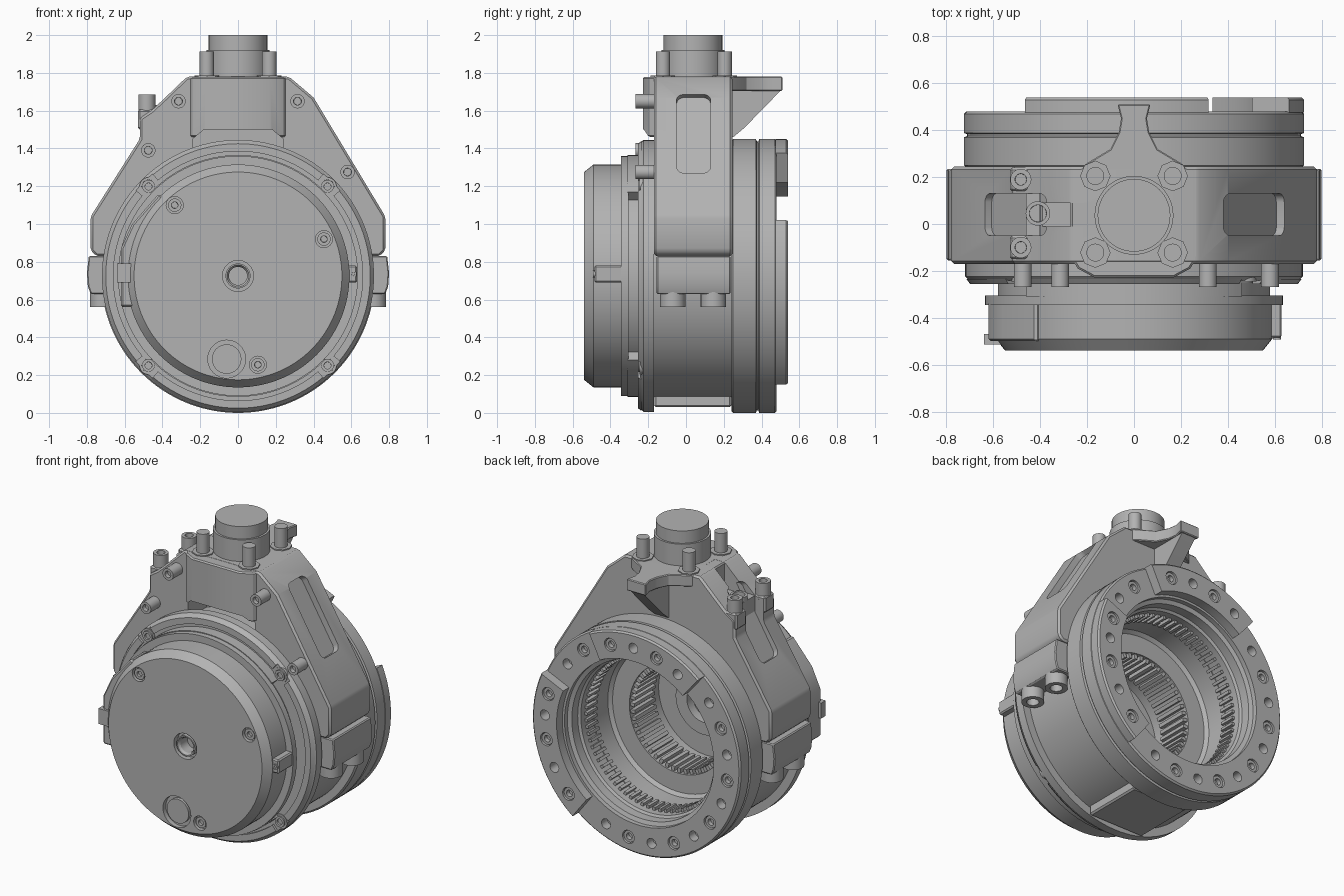
import bpy, bmesh
from math import sin, cos, pi, radians, atan2
from mathutils import Vector, Matrix

cube = bpy.data.objects.get("Cube")
if cube:
    bpy.data.objects.remove(cube)

grey = bpy.data.materials.new("machined_grey")
grey.use_nodes = True
grey.diffuse_color = (0.45, 0.45, 0.45, 1)
grey.node_tree.nodes["Principled BSDF"].inputs["Base Color"].default_value = (0.45, 0.45, 0.45, 1)

AX = 0.725  # height of the drum axis
DIRS = {"y": Vector((0, 1, 0)), "z": Vector((0, 0, 1)),
        "-y": Vector((0, -1, 0)), "-z": Vector((0, 0, -1))}


def finish(name, bm):
    bmesh.ops.remove_doubles(bm, verts=bm.verts, dist=1e-5)
    bmesh.ops.recalc_face_normals(bm, faces=bm.faces)
    mesh = bpy.data.meshes.new(name)
    bm.to_mesh(mesh)
    bm.free()
    mesh.materials.append(grey)
    ob = bpy.data.objects.new(name, mesh)
    bpy.context.collection.objects.link(ob)
    return ob


def apply(ob, kind, **settings):
    mod = ob.modifiers.new(kind, kind)
    for key, value in settings.items():
        setattr(mod, key, value)
    bpy.context.view_layer.objects.active = ob
    bpy.ops.object.modifier_apply(modifier=mod.name)


def bevel(ob, width, angle=35):
    apply(ob, "BEVEL", width=width, segments=1, limit_method="ANGLE", angle_limit=radians(angle))
    return ob


def cut(ob, *cutters):
    for c in cutters:
        apply(ob, "BOOLEAN", operation="DIFFERENCE", solver="EXACT", object=c)


def discard(*obs):
    for ob in obs:
        bpy.data.objects.remove(ob)


def lathe(name, profile, a0=0, a1=360, steps=120):
    """Turn a closed (radius, y) profile about the drum axis."""
    bm = bmesh.new()
    full = a1 - a0 == 360
    n = steps if full else max(4, int((a1 - a0) / 3))
    rings = []
    for i in range(n + 1):
        a = radians(a0 + (a1 - a0) * i / n)
        rings.append([bm.verts.new((r * cos(a), y, AX + r * sin(a))) for r, y in profile])
    m = len(profile)
    for p, q in zip(rings, rings[1:]):
        for j in range(m):
            k = (j + 1) % m
            if profile[j][0] or profile[k][0]:
                bm.faces.new((p[j], p[k], q[k], q[j]))
    if not full:
        bm.faces.new(rings[0])
        bm.faces.new(rings[-1])
    return finish(name, bm)


def prism(name, pts, axis, lo, hi):
    place = {"x": lambda u, v, w: (w, u, v), "y": lambda u, v, w: (u, w, v),
             "z": lambda u, v, w: (u, v, w)}[axis]
    bm = bmesh.new()
    a, b = ([bm.verts.new(place(u, v, w)) for u, v in pts] for w in (lo, hi))
    bm.faces.new(a)
    bm.faces.new(b)
    for i in range(len(pts)):
        j = (i + 1) % len(pts)
        bm.faces.new((a[i], a[j], b[j], b[i]))
    return finish(name, bm)


def box(name, x0, x1, y0, y1, z0, z1):
    return prism(name, [(x0, y0), (x1, y0), (x1, y1), (x0, y1)], "z", z0, z1)


def add_rod(bm, base, r, length, axis, seg=24):
    d = DIRS[axis]
    mat = Matrix.Translation(Vector(base) + d * length / 2) @ d.to_track_quat("Z", "Y").to_matrix().to_4x4()
    bmesh.ops.create_cone(bm, cap_ends=True, segments=seg, radius1=r, radius2=r, depth=length, matrix=mat)


def rod(name, base, r, length, axis, seg=32, socket=0):
    """Cylinder from base along axis, with an optional sunken socket in its end."""
    bm = bmesh.new()
    add_rod(bm, base, r, length, axis, seg)
    if socket:
        bm.normal_update()
        top = max(bm.faces, key=lambda f: f.calc_center_median().dot(DIRS[axis]))
        bmesh.ops.inset_region(bm, faces=[top], thickness=r * (1 - socket))
        bmesh.ops.inset_region(bm, faces=[top], thickness=0.001, depth=-min(r * 0.7, length * 0.6))
    return finish(name, bm)


def polar(r, deg, y):
    return (r * cos(radians(deg)), y, AX + r * sin(radians(deg)))


def mirror(pts):
    return pts + [(-x, y) for x, y in reversed(pts)]


# Front cover with centre hole, sunken screws and plug
cover = lathe("front_cover", [(0, -.45), (.048, -.45), (.048, -.52), (.058, -.536), (.066, -.536), (.066, -.5),
                              (.082, -.5), (.082, -.54), (.55, -.54), (.59, -.49), (.59, -.33), (0, -.33)])
spots = [(-.335, 1.1, .045), (.455, .92, .045), (.105, .255, .045), (-.06, .285, .1)]
bm = bmesh.new()
for x, z, r in spots:
    add_rod(bm, (x, -.51, z), r, .1, "-y", 40)
seats = finish("seat_cutter", bm)
cut(cover, seats)
discard(seats)
for x, z, r in spots:
    rod("cover_plug" if r > .05 else "cover_screw", (x, -.505, z), r * .78, .026, "-y", 32, 0 if r > .05 else .5)
bevel(prism("cover_left_bulge", [(-.62, .56), (-.62, .87), (-.56, 1.0), (-.42, 1.16), (-.2, 1.0), (-.2, .56)],
            "y", -.5, -.33), .01)
box("cover_left_latch", -.64, -.5, -.515, -.47, .69, .79)
bevel(box("cover_right_lug", .5, .63, -.485, -.32, .69, .78), .008)
rod("cover_lug_screw", (.61, -.47, .735), .018, .022, "-y", 16, .5)

# Drum with its deep stepped bore
lathe("drum", [(0, -.34), (.635, -.345), (.635, -.305), (.58, -.305), (.58, -.24), (.705, -.24), (.72, -.225),
               (.72, -.17), (.668, -.17), (.668, .25), (.49, .25), (.49, .1), (.47, .08), (.35, .08),
               (.35, -.22), (.2, -.22), (.2, -.18), (.12, -.18), (.12, -.24), (.08, -.24), (.08, -.3), (0, -.3)])
bevel(box("drum_foot", -.2, .2, -.17, .24, .03, .12), .01)

# Raised arcs and corner screws on the front flange
for mid in (0, 90, 180, 270):
    if mid in (90, 270):
        lathe("front_arc", [(.57, -.31), (.64, -.31), (.64, -.235), (.57, -.235)], mid - 46, mid + 46)
    lathe("front_rim", [(.66, -.255), (.7, -.255), (.715, -.235), (.66, -.235)], mid - 40, mid + 40)
for a in (45, 135, 225, 315):
    rod("flange_screw_seat", polar(.67, a, -.17), .048, .075, "-y", 32, .75)
    rod("flange_screw", polar(.67, a, -.17), .034, .082, "-y", 24, .55)

# Rear ring, its two raised pads and the ring of holes
rear = lathe("rear_ring", [(.715, .24), (.725, .25), (.725, .37), (.712, .375), (.712, .383), (.725, .388), (.725, .47),
                           (.715, .48), (.535, .48), (.535, .45), (.51, .44), (.51, .38), (.495, .37),
                           (.495, .24)])
pad_obs = [lathe("rear_pad", [(.55, .475), (.725, .475), (.725, .53), (.715, .54), (.55, .54)], a, b)
           for a, b in ((64, 130), (-52.5, 24))]
pad_angles = [75, 90, 105, 120, -43, -27, -11, 3, 16]
ring_angles = [36, 51] + [142 + 15 * i for i in range(11)]
bm = bmesh.new()
for i, a in enumerate(pad_angles + ring_angles):
    add_rod(bm, polar(.635, a, .42), .032 if i % 2 else .042, .2, "y")
holes = finish("hole_cutter", bm)
for ob in [rear] + pad_obs:
    cut(ob, holes)
discard(holes)
for i, a in enumerate(pad_angles + ring_angles):
    if i % 2 == 0:
        rod("rear_screw", polar(.635, a, .41), .038, .12 if a in pad_angles else .06, "y", 24, .55)


# Internal gear teeth
def teeth(name, count, r, depth, width, y0, y1):
    bm = bmesh.new()
    for i in range(count):
        rot = Matrix.Translation((0, 0, AX)) @ Matrix.Rotation(2 * pi * i / count, 4, "Y")
        size = Matrix.Diagonal((depth * 2, y1 - y0, width, 1))
        bmesh.ops.create_cube(bm, size=1, matrix=rot @ Matrix.Translation((r, (y0 + y1) / 2, 0)) @ size)
    finish(name, bm)


teeth("outer_gear_teeth", 72, .495, .02, .018, .23, .33)
teeth("inner_gear_teeth", 48, .35, .03, .022, -.14, .07)

# Yoke housing around the drum
outline = [(.27, 1.78), (.4, 1.67), (.78, 1.04), (.78, .86), (.75, .83), (.5, .83),
           (-.5, .83), (-.75, .83), (-.78, .86), (-.78, 1.04), (-.52, 1.45), (-.52, 1.56),
           (-.46, 1.6), (-.4, 1.655), (-.27, 1.78)]
yoke = bevel(prism("yoke", outline, "y", -.17, .245), .012, 25)
bore = rod("bore_cutter", (0, -.5, AX), .667, 1, "y", 96)
arch = prism("arch_cutter", mirror([(.24, 1.3), (.24, 1.45), (.18, 1.5)]), "y", -.5, .02)
gutter = box("gutter_cutter", -.6, -.2, -.01, .09, 1.61, 1.9)
cut(yoke, bore, arch, gutter)
# Rounded pockets in both sloping sides
tilt = atan2(.38, .63)
loop = []
for i in range(32):
    a = 2 * pi * (i + .5) / 32
    loop.append((.04 * cos(a) + (.05 if cos(a) > 0 else -.05), .04 * sin(a) + (.205 if sin(a) > 0 else -.205)))
for side in (1, -1):
    pocket = prism("pocket_cutter", loop, "x", -.04, .25)
    pocket.rotation_euler = (0, -tilt if side > 0 else pi + tilt, 0)
    pocket.location = (side * .515, .04, 1.48)
    bpy.context.view_layer.update()
    cut(yoke, pocket)
    discard(pocket)

# Crown block on top with the rear wing
crown = bevel(prism("crown", mirror([(.27, .24), (.27, -.14), (.24, -.19), (.17, -.228)]), "z", 1.46, 1.779), .008)
cut(crown, arch)
bevel(prism("rear_wing", mirror([(.27, .2), (.2, .26), (.1, .32), (.065, .39), (.055, .45), (.07, .51)]),
            "z", 1.705, 1.78), .005, 50)
prism("wing_gusset", [(.2, 1.46), (.25, 1.46), (.31, 1.51), (.505, 1.71), (.2, 1.71)], "x", -.05, .05)
discard(bore, arch, gutter)

# Neck and its four studs
rod("neck_collar", (0, .037, 1.77), .168, .15, "z", 64)
rod("neck", (0, .037, 1.9), .155, .1, "z", 64)
for x in (-.165, .165):
    for y in (-.122, .205):
        pad = [(x + .065 * cos(pi / 4 * k), y + .065 * sin(pi / 4 * k)) for k in range(8)]
        prism("stud_seat", pad, "z", 1.77, 1.787)
        rod("stud", (x, y, 1.77), .038, .142, "z", 32)

# Front pins
for x, z in ((-.315, 1.65), (.315, 1.65), (-.475, 1.39), (.58, 1.275)):
    rod("front_pin", (x, -.15, z), .038, .118, "-y", 24, .55)

# Cable clamp on the right shoulder
for y in (-.1, .19):
    rod("clamp_screw", (-.483, y, 1.55), .045, .135, "z", 32, .55)
    bevel(box("clamp_foot", -.53, -.4, y - .05, y + .05, 1.5, 1.605), .01)
box("clamp_bridge", -.46, -.4, -.06, .15, 1.5, 1.6)
rod("clamp_sleeve", (-.41, .045, 1.5), .052, .13, "z", 32, .7)

# Lower clamp blocks with bolts beneath
for s in (1, -1):
    block = [(s * x, z) for x, z in ((.655, .63), (.78, .63), (.795, .67), (.8, .74), (.79, .83), (.655, .83))]
    bevel(prism("clamp_jaw", block, "y", -.155, .235), .006)
    for y in (-.07, .145):
        rod("jaw_bolt", (s * .717, y, .66), .067, .1, "-z", 32, .55)

# Smooth curved faces, keep corners crisp
bpy.ops.object.select_all(action="DESELECT")
for ob in bpy.context.scene.objects:
    if ob.type == "MESH":
        ob.select_set(True)
        bpy.context.view_layer.objects.active = ob
bpy.ops.object.shade_smooth_by_angle(angle=radians(30))
